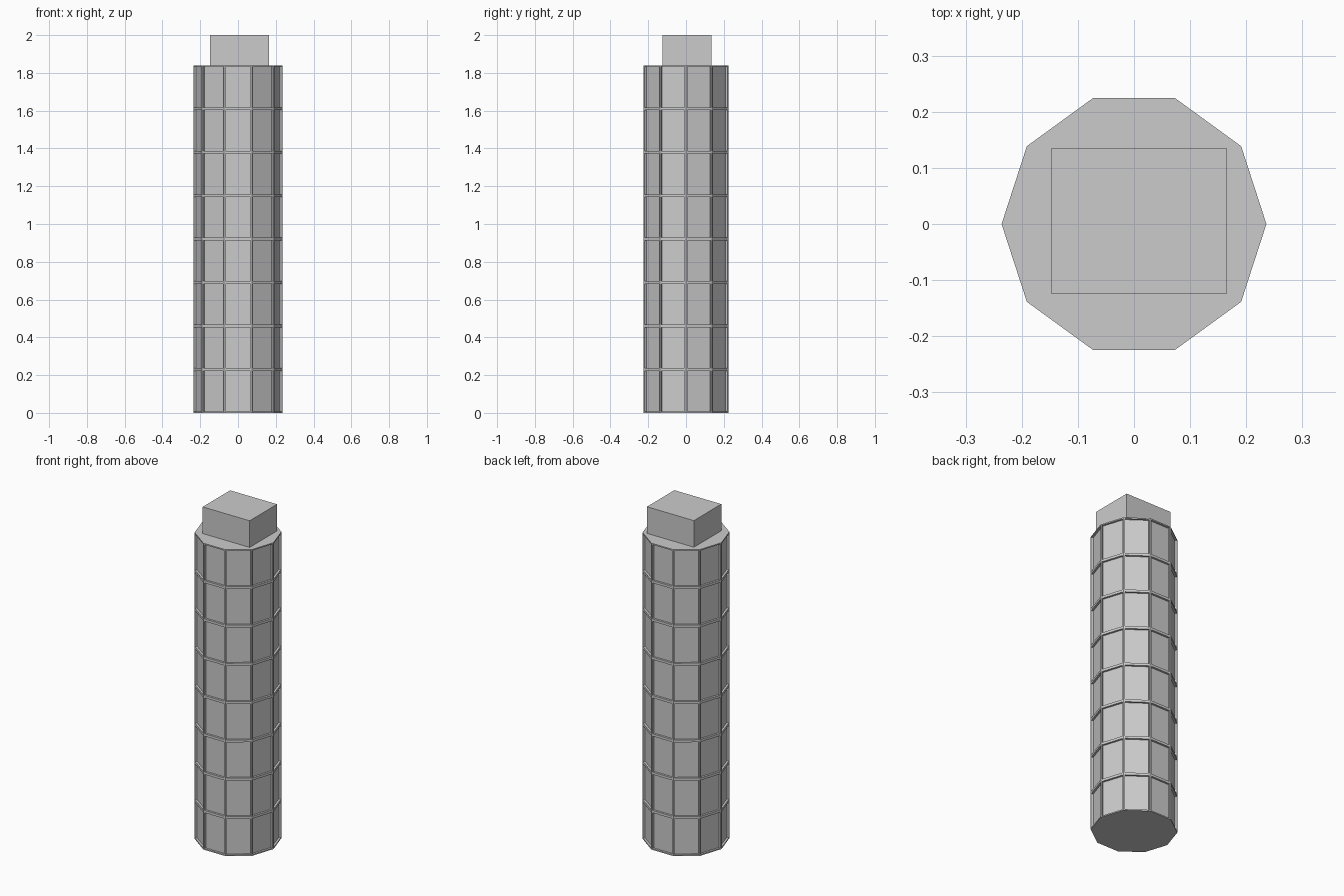
import bpy, bmesh, math

if "Cube" in bpy.data.objects:
    bpy.data.objects.remove(bpy.data.objects["Cube"])

SIDES, FLOORS = 10, 8
RADIUS, HEIGHT, TOP = 0.236, 1.84, 2.0


def make_object(name, bm):
    bmesh.ops.recalc_face_normals(bm, faces=bm.faces)
    mesh = bpy.data.meshes.new(name)
    bm.to_mesh(mesh)
    bm.free()
    obj = bpy.data.objects.new(name, mesh)
    bpy.context.collection.objects.link(obj)
    return obj


# Ten-sided tower: stacked rings, each wall cell becomes a recessed window
bm = bmesh.new()
rings = []
for k in range(FLOORS + 1):
    rings.append([bm.verts.new((RADIUS * math.cos(2 * math.pi * i / SIDES),
                                RADIUS * math.sin(2 * math.pi * i / SIDES),
                                HEIGHT * k / FLOORS)) for i in range(SIDES)])
cells = []
for low, high in zip(rings, rings[1:]):
    for i in range(SIDES):
        j = (i + 1) % SIDES
        cells.append(bm.faces.new((low[i], low[j], high[j], high[i])))
bm.faces.new(rings[0][::-1])
bm.faces.new(rings[-1])
bm.normal_update()
bmesh.ops.inset_individual(bm, faces=cells, thickness=0.0105, depth=0)
bmesh.ops.inset_individual(bm, faces=cells, thickness=0, depth=-0.012)
make_object("tower", bm)

# Rooftop plant room, slightly off centre
bm = bmesh.new()
bmesh.ops.create_cube(bm, size=1)
bmesh.ops.scale(bm, vec=(0.312, 0.26, TOP - HEIGHT), verts=bm.verts)
room = make_object("rooftop_room", bm)
room.location = (0.009, 0.005, (TOP + HEIGHT) / 2)
